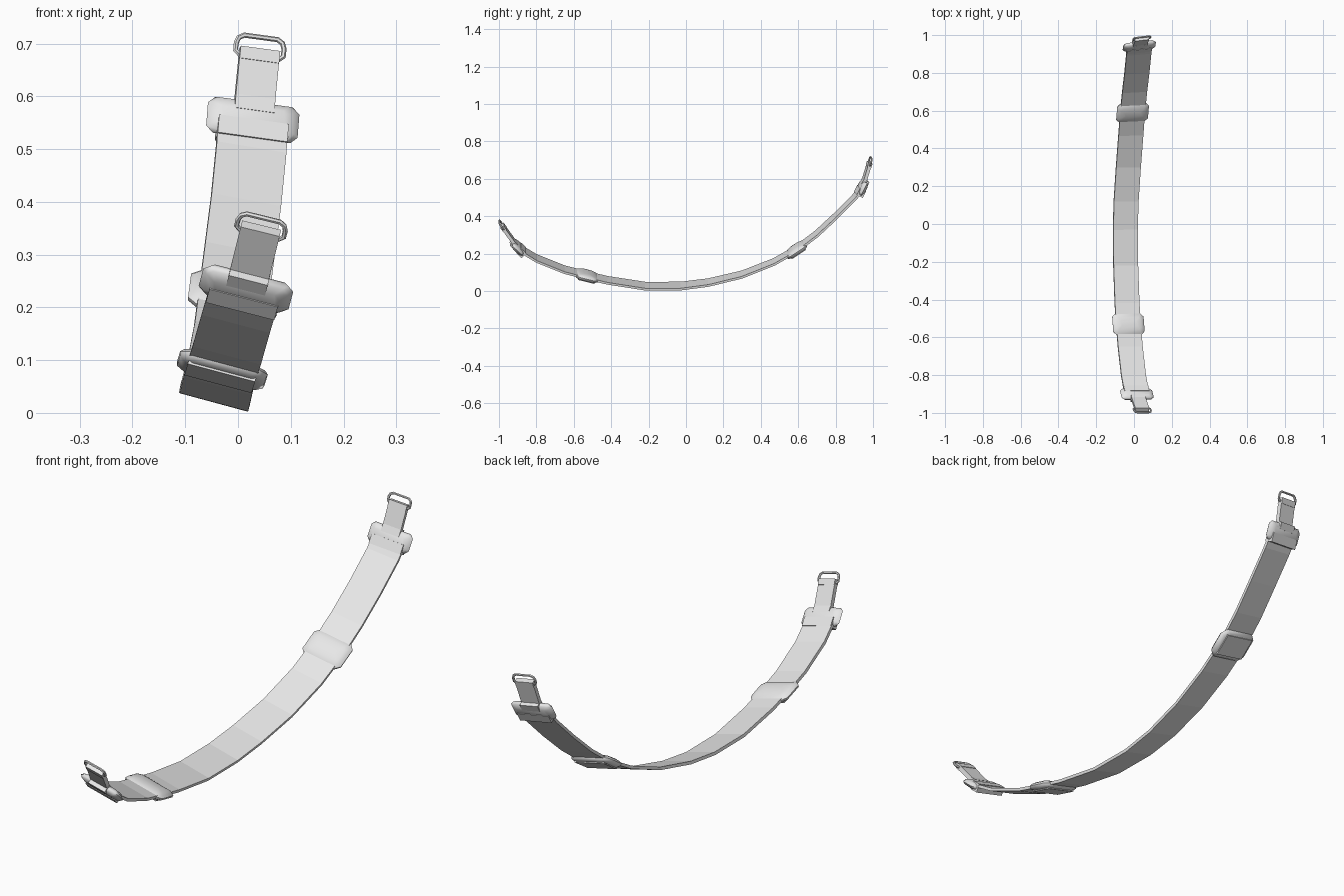
import bpy, bmesh, math
from mathutils import Vector, Matrix

if "Cube" in bpy.data.objects:
    bpy.data.objects.remove(bpy.data.objects["Cube"])

grey = bpy.data.materials.new("light_grey")
grey.use_nodes = True
grey.diffuse_color = (0.8, 0.8, 0.8, 1)
grey.node_tree.nodes["Principled BSDF"].inputs["Base Color"].default_value = (0.8, 0.8, 0.8, 1)


def side_at(y):
    """Direction across the webbing, which twists slightly towards the back."""
    f = max(0, y) / 0.95
    return Vector((1, 0.02 + 0.1 * f, -0.27 + 0.14 * f))


def frame(p, tangent):
    """Local axes: X across the strap, Y along it, Z through it."""
    t = tangent.normalized()
    s = side_at(p.y)
    s = (s - t * s.dot(t)).normalized()
    n = s.cross(t)
    return Matrix.Translation(p) @ Matrix((s, t, n)).transposed().to_4x4()


def loft(name, rings, smooth=False):
    bm = bmesh.new()
    loops = [[bm.verts.new(v) for v in ring] for ring in rings]
    k = len(loops[0])
    for a, b in zip(loops, loops[1:]):
        for i in range(k):
            bm.faces.new((a[i], a[(i + 1) % k], b[(i + 1) % k], b[i]))
    bm.faces.new(loops[0][::-1])
    bm.faces.new(loops[-1])
    bmesh.ops.recalc_face_normals(bm, faces=bm.faces)
    me = bpy.data.meshes.new(name)
    bm.to_mesh(me)
    bm.free()
    ob = bpy.data.objects.new(name, me)
    bpy.context.collection.objects.link(ob)
    me.materials.append(grey)
    if smooth:
        select(ob)
        bpy.ops.object.shade_smooth_by_angle(angle=math.radians(50))
    return ob


def select(ob):
    bpy.ops.object.select_all(action='DESELECT')
    ob.select_set(True)
    bpy.context.view_layer.objects.active = ob


def ribbon(name, pts, w, t):
    """Flat webbing swept along a path."""
    rings = []
    for i, p in enumerate(pts):
        m = frame(p, pts[min(i + 1, len(pts) - 1)] - pts[max(i - 1, 0)])
        rings.append([m @ Vector((x * w, 0, z * t)) for x, z in ((-1, -1), (1, -1), (1, 1), (-1, 1))])
    loft(name, rings)


def pad(name, m, layers, cut=0.35):
    """Stack of chamfered rectangles (half width, half length, height)."""
    rings = []
    for w, l, z in layers:
        c = l * cut
        outline = ((-w, -l + c), (-w + c, -l), (w - c, -l), (w, -l + c),
                   (w, l - c), (w - c, l), (-w + c, l), (-w, l - c))
        rings.append([m @ Vector((x, y, z)) for x, y in outline])
    loft(name, rings, True)


def block(name, m, y0, y1, w, t0, t1):
    loft(name, [[m @ Vector((x, y, z)) for x, z in ((-w, t0), (w, t0), (w, t1), (-w, t1))]
                for y in (y0, y1)])


# Main strap
path = [Vector(p) for p in (
    (.015, -.9, .235), (-.003, -.8, .174), (-.02, -.65, .114), (-.03, -.53, .083),
    (-.037, -.42, .057), (-.044, -.22, .026), (-.046, -.03, .026), (-.042, .12, .045),
    (-.03, .3, .088), (-.017, .47, .155), (-.008, .59, .223), (.003, .7, .307),
    (.015, .8, .4), (.025, .9, .5), (.028, .942, .555))]
ribbon("main_strap", path, 0.067, 0.006)

# Sliding adjusters, domed inside, with the webbing passing over the outside
for label, i in (("front", 3), ("back", 10)):
    m = frame(path[i], path[i + 1] - path[i - 1])
    pad(label + "_slider", m, ((.07, .05, -.015), (.084, .062, -.006), (.086, .062, .002),
                               (.08, .05, .01), (.066, .032, .016), (.045, .014, .019)))
    block(label + "_slider_webbing", m, -.045, .045, .066, -.019, -.012)

# End buckles, short tabs and wire rings
ends = (("front", path[0], path[0] - path[1], Vector((.043, -.982, .348))),
        ("back", path[-1], path[-1] - path[-2], Vector((.041, .982, .686))))
for label, p, along, tip in ends:
    m = frame(p, along + (tip - p).normalized() * along.length)
    pad(label + "_end_buckle", m, ((.062, .02, -.016), (.08, .034, -.009), (.088, .038, 0),
                                   (.08, .034, .009), (.062, .02, .016)))
    block(label + "_strap_loop", m, -.045, -.007, .067, -.018, .018)
    block(label + "_tab_loop", m, .013, .042, .038, -.017, .017)

    t = frame(tip, tip - p)
    reach = (tip - p).length
    block(label + "_tab", t, .03 - reach, 0, .038, -.009, .009)
    block(label + "_tab_hem", t, -.022, .002, .038, -.011, .011)

    cu = bpy.data.curves.new(label + "_ring", 'CURVE')
    cu.dimensions = '3D'
    cu.bevel_depth = 0.005
    cu.bevel_resolution = 1
    half = ((.038, -.016), (.046, -.009), (.046, .006), (.042, .017), (.032, .023))
    outline = list(half) + [(-x, y) for x, y in reversed(half)]
    sp = cu.splines.new('POLY')
    sp.points.add(len(outline) - 1)
    for pt, (x, y) in zip(sp.points, outline):
        pt.co = (*(t @ Vector((x, y + 0.004, 0))), 1)
    sp.use_cyclic_u = True
    ring = bpy.data.objects.new(label + "_ring", cu)
    bpy.context.collection.objects.link(ring)
    cu.materials.append(grey)
    select(ring)
    bpy.ops.object.convert(target='MESH')
    bpy.ops.object.shade_smooth_by_angle(angle=math.radians(50))
